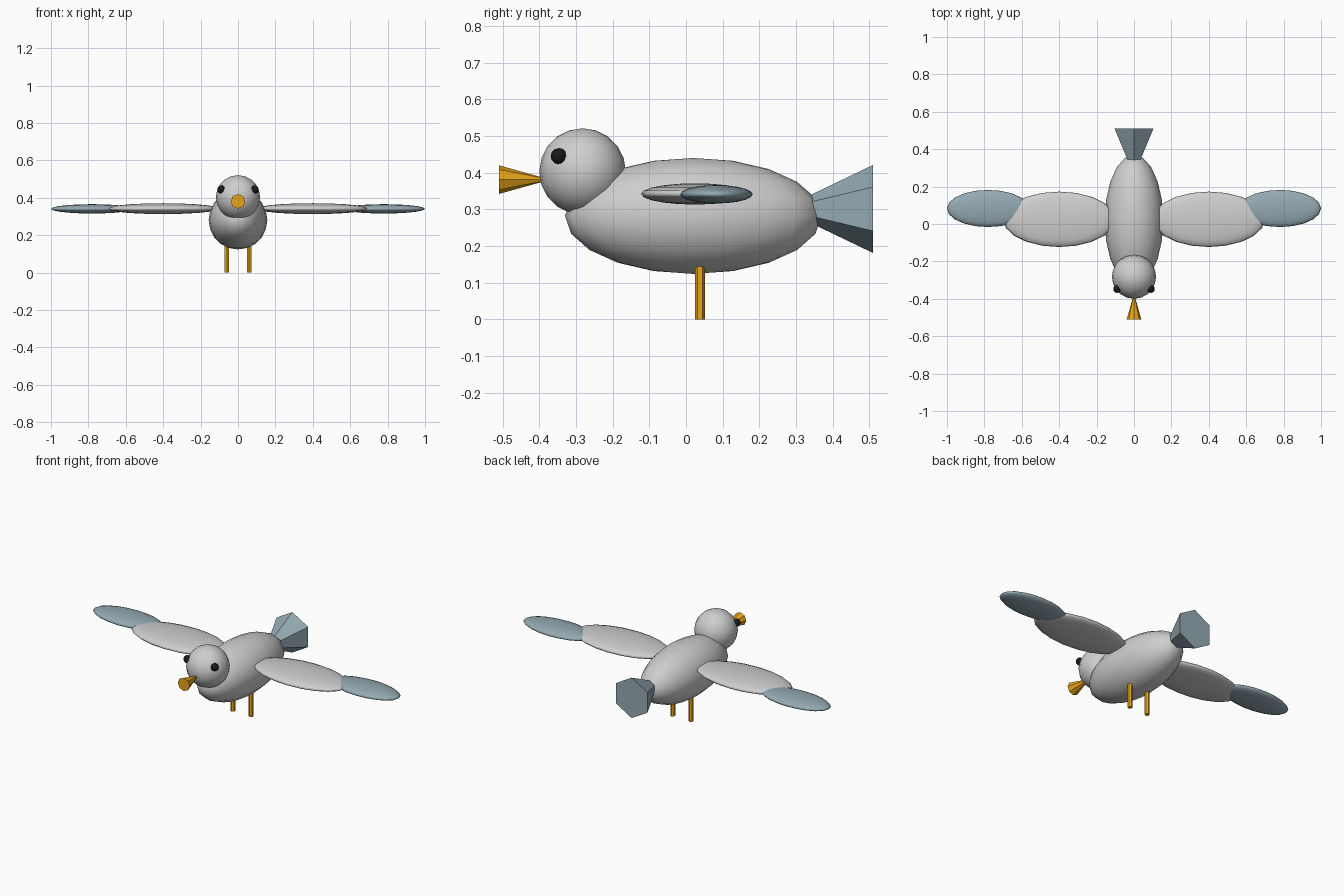
import bpy, math

if "Cube" in bpy.data.objects:
    bpy.data.objects.remove(bpy.data.objects["Cube"])


def material(name, rgb):
    m = bpy.data.materials.new(name)
    m.diffuse_color = (*rgb, 1)
    m.use_nodes = True
    m.node_tree.nodes["Principled BSDF"].inputs["Base Color"].default_value = m.diffuse_color
    return m


GREY = material("light_grey", (0.62, 0.62, 0.62))
BLUE = material("slate_blue", (0.30, 0.40, 0.45))
ORANGE = material("orange", (0.80, 0.38, 0.01))
BLACK = material("black", (0.01, 0.01, 0.01))


def finish(name, mat, smooth):
    ob = bpy.context.object
    ob.name = name
    ob.data.materials.append(mat)
    bpy.ops.object.transform_apply(location=False, rotation=True, scale=True)
    if smooth:
        bpy.ops.object.shade_smooth()
    return ob


def ellipsoid(name, loc, radii, mat, segments=20, rings=10):
    bpy.ops.mesh.primitive_uv_sphere_add(segments=segments, ring_count=rings, radius=1, location=loc)
    bpy.context.object.scale = radii
    return finish(name, mat, True)


def cone(name, sides, r1, r2, depth, loc, rot, mat):
    bpy.ops.mesh.primitive_cone_add(vertices=sides, radius1=r1, radius2=r2, depth=depth,
                                    location=loc, rotation=rot)
    return finish(name, mat, False)


# body and head
ellipsoid("body", (0, 0.02, 0.282), (0.157, 0.35, 0.158), GREY)
ellipsoid("head", (0, -0.282, 0.403), (0.118, 0.118, 0.118), GREY)

# beak and tail flare outwards from points inside the head and body
cone("beak", 8, 0.039, 0, 0.14, (0, -0.44, 0.381), (-math.pi / 2, 0, 0), ORANGE)
cone("tail", 6, 0.12, 0, 0.25, (0, 0.385, 0.301), (math.pi / 2, 0, 0), BLUE)

# paired parts
for side, s in (("left", 1), ("right", -1)):
    ellipsoid(side + "_eye", (s * 0.09, -0.347, 0.445), (0.022, 0.022, 0.022), BLACK, 10, 6)
    ellipsoid(side + "_wing", (s * 0.40, 0.025, 0.342), (0.30, 0.148, 0.029), GREY)
    ellipsoid(side + "_wing_tip", (s * 0.78, 0.083, 0.341), (0.22, 0.099, 0.025), BLUE)
    cone(side + "_leg", 6, 0.0135, 0.0135, 0.17, (s * 0.06, 0.038, 0.085), (0, 0, 0), ORANGE)
